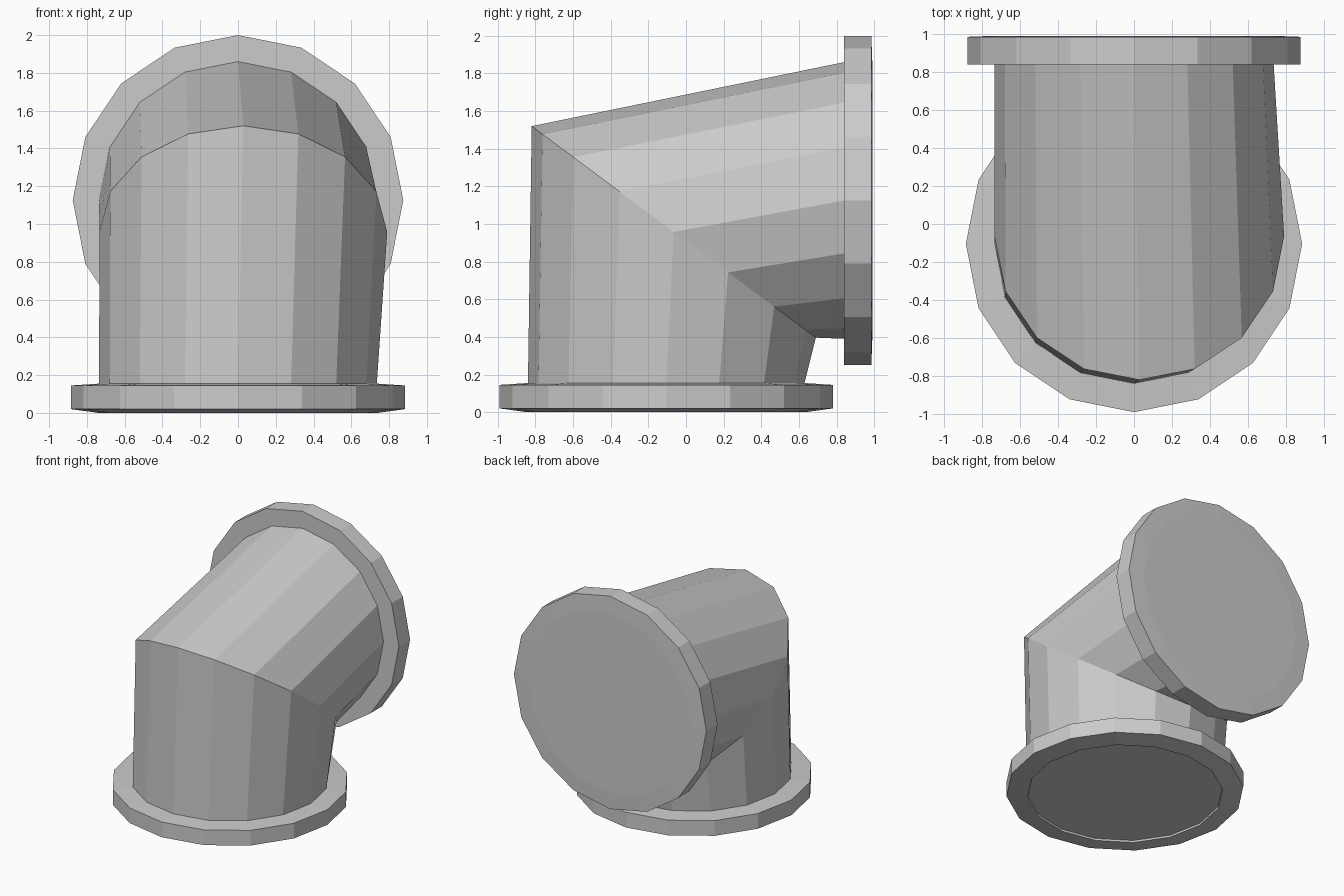
import bpy, bmesh
from math import sin, cos, pi

SIDES = 16

cube = bpy.data.objects.get("Cube")
if cube:
    bpy.data.objects.remove(cube)

grey = bpy.data.materials.new("plain_grey")
grey.use_nodes = True
colour = (0.6, 0.6, 0.6, 1)
grey.diffuse_color = colour
grey.node_tree.nodes["Principled BSDF"].inputs["Base Color"].default_value = colour


def ring(centre, radii):
    """Ring whose angle 0 lies on the outside of the bend."""
    pts = []
    for i in range(SIDES):
        a = 2 * pi * i / SIDES
        pts.append((centre[0] + radii[0] * sin(a),
                    centre[1] + radii[1] * cos(a),
                    centre[2] + radii[2] * cos(a)))
    return pts


def flat_ring(r, z):
    return ring((0, -0.105, z), (r, -r, 0))


def upright_ring(r, y):
    return ring((0, y, 1.125), (r, 0, r))


def loft(name, rings, cap_end):
    bm = bmesh.new()
    loops = [[bm.verts.new(p) for p in pts] for pts in rings]
    for a, b in zip(loops, loops[1:]):
        for i in range(SIDES):
            j = (i + 1) % SIDES
            bm.faces.new((a[i], a[j], b[j], b[i]))
    if cap_end:
        bm.faces.new(loops[-1])
    mesh = bpy.data.meshes.new(name)
    bm.to_mesh(mesh)
    bm.free()
    mesh.materials.append(grey)
    obj = bpy.data.objects.new(name, mesh)
    bpy.context.collection.objects.link(obj)
    return obj


def flip(obj):
    obj.data.flip_normals()


PIPE = 0.735

# Mitred elbow pipe, bulging slightly to one side at the joint
loft("elbow_pipe", [
    flat_ring(PIPE, 0.155),
    ring((0.028, -0.065, 0.958), (0.762, -0.755, 0.562)),
    upright_ring(PIPE, 0.84),
], False)

# Lower flange with a shallow recessed underside
flip(loft("lower_flange", [
    flat_ring(PIPE, 0.155), flat_ring(0.885, 0.145),
    flat_ring(0.885, 0.02), flat_ring(0.74, 0.0),
    flat_ring(0.73, 0.0), flat_ring(0.725, 0.014),
], True))

# Upper flange with an almost flat outer face
loft("upper_flange", [
    upright_ring(PIPE, 0.84), upright_ring(0.875, 0.84),
    upright_ring(0.875, 0.985), upright_ring(0.74, 0.99),
], True)
